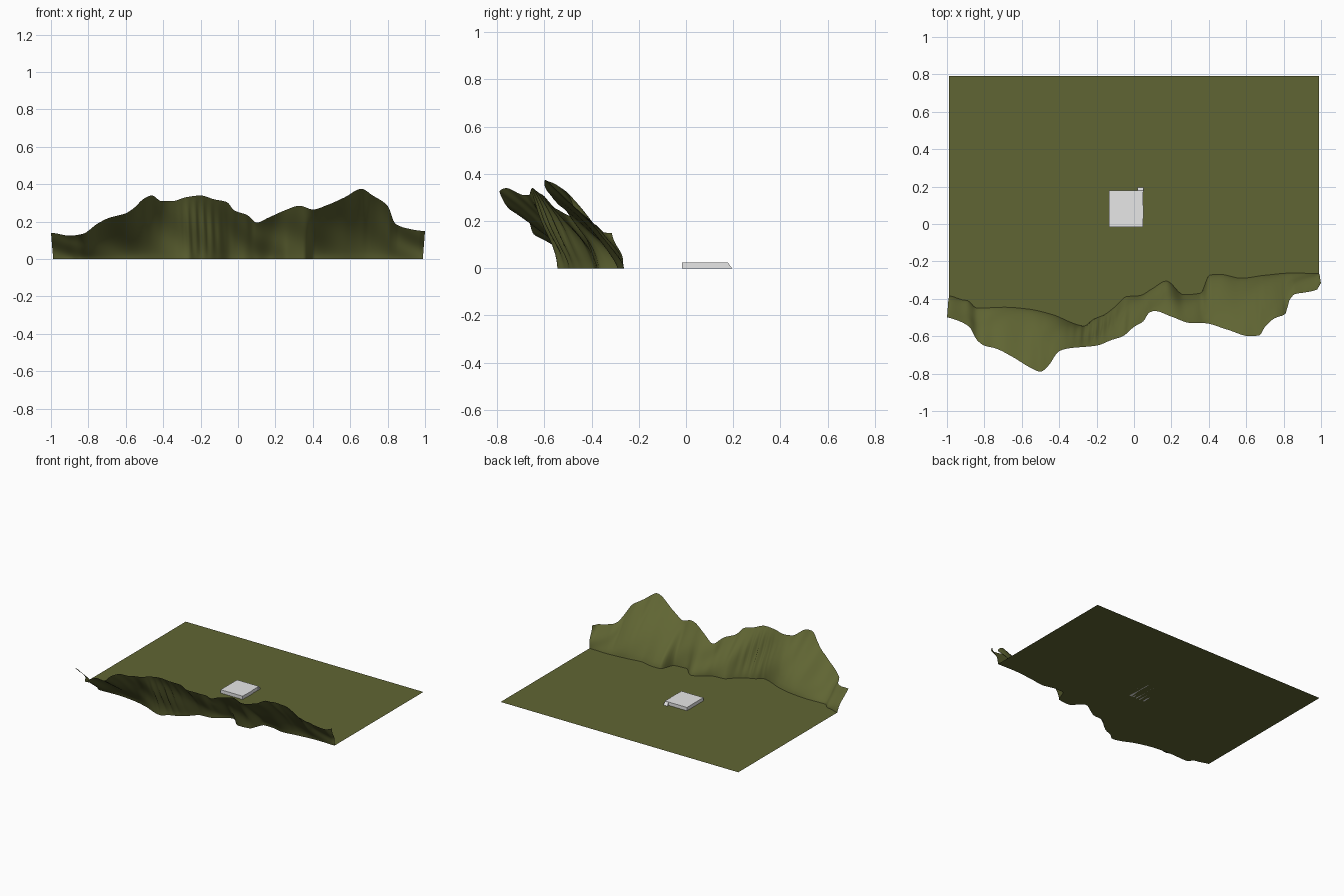
import bpy, bmesh, math

if "Cube" in bpy.data.objects:
    bpy.data.objects.remove(bpy.data.objects["Cube"])

def material(name, rgb):
    m = bpy.data.materials.new(name)
    m.diffuse_color = (*rgb, 1)
    m.use_nodes = True
    m.node_tree.nodes["Principled BSDF"].inputs["Base Color"].default_value = m.diffuse_color
    return m

OLIVE = material("olive_earth", (0.117, 0.130, 0.033))
WHITE = material("pale_concrete", (0.8, 0.8, 0.8))

# Foot of the cliff (x, y), rim seen from above (x, y), rim seen from the front (x, z)
FOOT = [(-1, -.385), (-.93, -.405), (-.9, -.41), (-.85, -.45), (-.7, -.445), (-.57, -.455),
        (-.44, -.485), (-.3, -.54), (-.27, -.545), (-.22, -.51), (-.16, -.485), (-.1, -.44),
        (-.04, -.388), (.03, -.383), (.1, -.345), (.175, -.305), (.27, -.378), (.36, -.37),
        (.41, -.272), (.47, -.27), (.58, -.29), (.7, -.275), (.86, -.262), (1, -.265)]
RIM_Y = [(-1, -.5), (-.96, -.51), (-.88, -.55), (-.84, -.62), (-.8, -.65), (-.74, -.665),
         (-.65, -.71), (-.55, -.77), (-.5, -.79), (-.46, -.76), (-.4, -.68), (-.35, -.665),
         (-.2, -.65), (-.12, -.62), (-.06, -.6), (0, -.55), (.05, -.52), (.08, -.475),
         (.11, -.465), (.2, -.495), (.31, -.53), (.37, -.53), (.5, -.565), (.62, -.6),
         (.67, -.595), (.7, -.55), (.75, -.505), (.81, -.48), (.83, -.41), (.86, -.375),
         (.92, -.365), (.98, -.35), (1, -.315)]
RIM_Z = [(-1, .14), (-.9, .125), (-.83, .135), (-.75, .19), (-.69, .22), (-.6, .245),
         (-.56, .27), (-.5, .325), (-.46, .34), (-.41, .31), (-.35, .31), (-.28, .33),
         (-.2, .34), (-.13, .32), (-.06, .305), (-.02, .26), (.05, .235), (.1, .195),
         (.16, .22), (.25, .26), (.33, .285), (.4, .265), (.48, .29), (.57, .33),
         (.66, .375), (.72, .34), (.8, .285), (.84, .19), (.9, .165), (1, .15)]

def curve(pts, x):
    """Smooth curve through the points, with flat tangents at peaks."""
    def slope(i):
        if i in (0, len(pts) - 1):
            return 0
        (x0, y0), (x1, y1), (x2, y2) = pts[i - 1:i + 2]
        a, b = (y1 - y0) / (x1 - x0), (y2 - y1) / (x2 - x1)
        return 0 if a * b <= 0 else 2 * a * b / (a + b)
    i = max(k for k in range(len(pts) - 1) if pts[k][0] <= x or k == 0)
    (x0, y0), (x1, y1) = pts[i], pts[i + 1]
    h = x1 - x0
    t = (x - x0) / h
    return (y0 * (1 + 2 * t) * (1 - t) ** 2 + y1 * t * t * (3 - 2 * t)
            + h * slope(i) * t * (1 - t) ** 2 - h * slope(i + 1) * t * t * (1 - t))

def sheet(name, rows, mat, smooth):
    """Grid surface through rows of points."""
    bm = bmesh.new()
    grid = [[bm.verts.new(p) for p in row] for row in rows]
    for a, b in zip(grid, grid[1:]):
        for i in range(len(a) - 1):
            f = bm.faces.new((a[i], b[i], b[i + 1], a[i + 1]))
            f.smooth = smooth
    me = bpy.data.meshes.new(name)
    bm.to_mesh(me)
    bm.free()
    me.materials.append(mat)
    ob = bpy.data.objects.new(name, me)
    bpy.context.collection.objects.link(ob)
    return ob

COLS, ROWS = 200, 18
xs = [-1 + 2 * i / COLS for i in range(COLS + 1)]

def cliff_point(x, t):
    foot, rim, top = curve(FOOT, x), curve(RIM_Y, x), curve(RIM_Z, x)
    y = foot + (rim - foot) * t ** 1.35
    body = math.sin(math.pi * t)
    # weathered gullies near the middle, broad folds elsewhere
    gully = math.exp(-((x + .2) / .09) ** 2)
    y += body * (.012 * gully * math.sin(x * 150 + 2 * t) + .008 * math.sin(x * 19 + 5 * t))
    return (x * (.988 + .012 * t), y, top * t)

# Cliff wall leaning outward, and the flat ground behind it
sheet("cliff_wall", [[cliff_point(x, 1 - r / ROWS) for x in xs] for r in range(ROWS + 1)], OLIVE, True)
sheet("ground", [[(x * .988, .79, 0) for x in xs],
                 [(x * .988, curve(FOOT, x), 0) for x in xs]], OLIVE, False).data.flip_normals()
bpy.data.objects["cliff_wall"].data.flip_normals()

def block(name, x0, x1, y0, y1, z1, slope=0):
    """Box on the ground; slope pulls the top of its back face forward."""
    bm = bmesh.new()
    bmesh.ops.create_cube(bm, size=1)
    for v in bm.verts:
        up, back = v.co.z > 0, v.co.y > 0
        v.co = (x1 if v.co.x > 0 else x0,
                (y1 - (slope if up else 0)) if back else y0, z1 if up else 0)
    me = bpy.data.meshes.new(name)
    bm.to_mesh(me)
    bm.free()
    me.materials.append(WHITE)
    bpy.context.collection.objects.link(bpy.data.objects.new(name, me))

# Low building in two halves, with a side panel and a small back ramp
block("building_front", -.133, .049, -.016, .07, .025)
block("building_back", -.133, .049, .07, .179, .025)
block("side_panel", .049, .051, .03, .1, .025)
block("back_ramp", .02, .05, .17, .195, .025, .018)

# Make the ground and cliff face the valley side
for name, axis in (("ground", 2), ("cliff_wall", 1)):
    me = bpy.data.objects[name].data
    if sum(p.normal[axis] * p.area for p in me.polygons) < 0:
        me.flip_normals()
